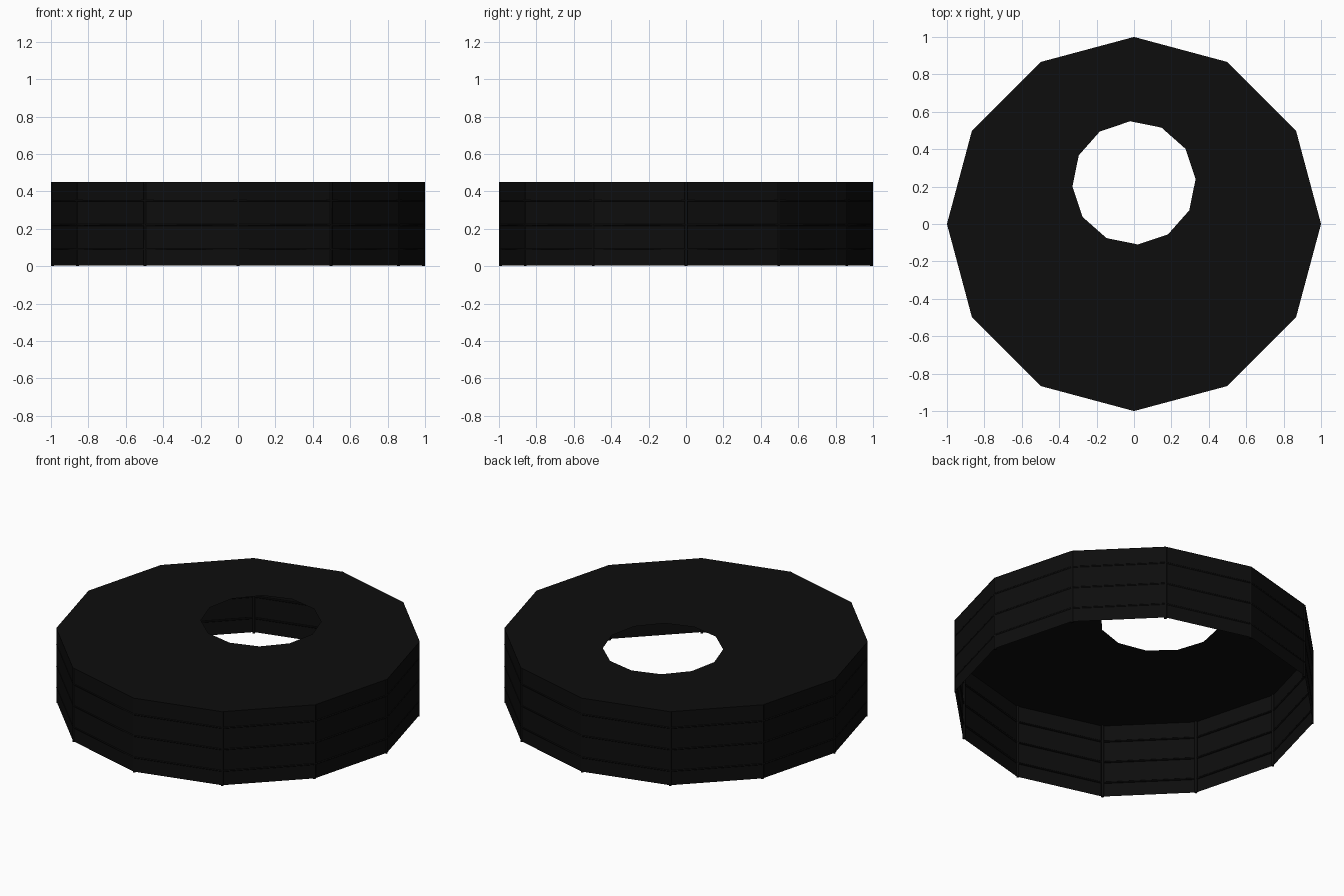
import bpy, bmesh, math
from mathutils import Vector

if "Cube" in bpy.data.objects:
    bpy.data.objects.remove(bpy.data.objects["Cube"])

N, R, H = 12, 0.997, 0.45
black = bpy.data.materials.new("black")
black.diffuse_color = (0.004, 0.004, 0.004, 1)
black.use_nodes = True
black.node_tree.nodes["Principled BSDF"].inputs["Base Color"].default_value = black.diffuse_color


def ring(radius, z, cx=0, cy=0, turn=0):
    return [Vector((cx + radius * math.cos(math.tau * i / N + turn),
                    cy + radius * math.sin(math.tau * i / N + turn), z)) for i in range(N)]


def band(name, lower, upper):
    # One strip of flat faces between two rings
    bm = bmesh.new()
    a = [bm.verts.new(p) for p in lower]
    b = [bm.verts.new(p) for p in upper]
    for i in range(N):
        j = (i + 1) % N
        bm.faces.new((a[i], a[j], b[j], b[i]))
    me = bpy.data.meshes.new(name)
    bm.to_mesh(me)
    bm.free()
    me.materials.append(black)
    ob = bpy.data.objects.new(name, me)
    bpy.context.collection.objects.link(ob)


def bars(name, paths, radius, cyclic):
    # Thin round bars following straight or closed paths
    cu = bpy.data.curves.new(name, 'CURVE')
    cu.dimensions = '3D'
    cu.bevel_depth = radius
    cu.bevel_resolution = 1
    cu.use_fill_caps = True
    for pts in paths:
        sp = cu.splines.new('POLY')
        sp.points.add(len(pts) - 1)
        for q, p in zip(sp.points, pts):
            q.co = (*p, 1)
        sp.use_cyclic_u = cyclic
    cu.materials.append(black)
    ob = bpy.data.objects.new(name, cu)
    bpy.context.collection.objects.link(ob)


# Twelve-sided wall, open underneath
band("wall", ring(R, 0.004), ring(R, H))

# Flat top with an off-centre twelve-sided opening
band("top_plate", ring(1.0, H),
     ring(0.33, H, 0, 0.22, math.radians(3.5)))

# Three thin rails around the wall and a post at every corner
bars("rails", [ring(R - 0.002, z) for z in (0.09, 0.22, 0.35)], 0.005, True)
bars("corner_posts", [[p, p + Vector((0, 0, H - 0.001))] for p in ring(R - 0.005, 0)], 0.008, False)
